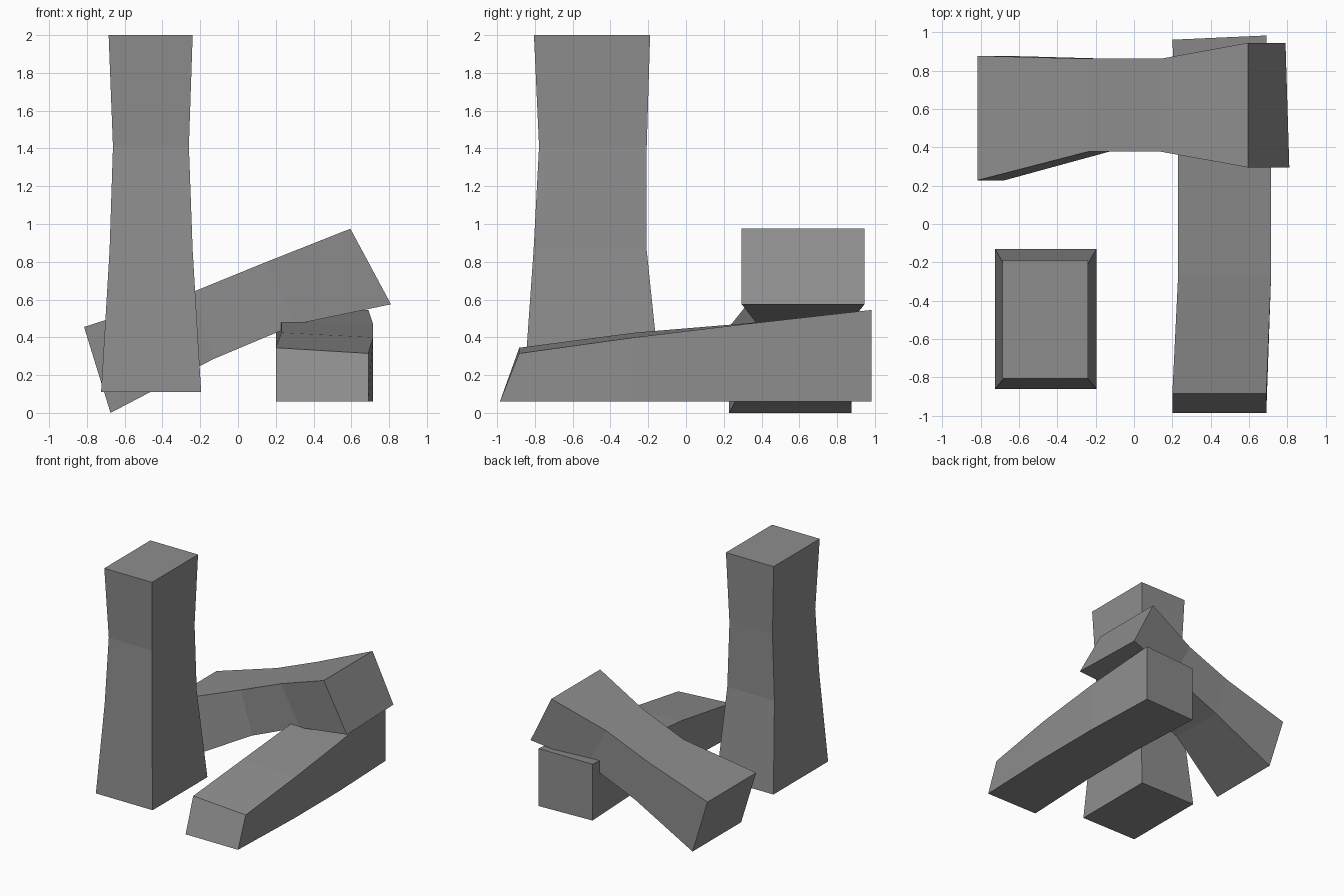
import bpy, bmesh

if "Cube" in bpy.data.objects:
    bpy.data.objects.remove(bpy.data.objects["Cube"])

grey = bpy.data.materials.new("stone grey")
grey.diffuse_color = (0.27, 0.27, 0.27, 1)
grey.use_nodes = True
grey.node_tree.nodes["Principled BSDF"].inputs["Base Color"].default_value = grey.diffuse_color


def loft(name, rings):
    """Skin a capped four-sided block through a list of rings."""
    bm = bmesh.new()
    vs = [[bm.verts.new(p) for p in r] for r in rings]
    for a, b in zip(vs, vs[1:]):
        for i in range(4):
            j = (i + 1) % 4
            bm.faces.new((a[i], a[j], b[j], b[i]))
    bm.faces.new(vs[0][::-1])
    bm.faces.new(vs[-1])
    bmesh.ops.recalc_face_normals(bm, faces=bm.faces)
    me = bpy.data.meshes.new(name)
    bm.to_mesh(me)
    bm.free()
    me.materials.append(grey)
    ob = bpy.data.objects.new(name, me)
    bpy.context.collection.objects.link(ob)
    return ob


# Standing pillar: level rings, waisted
def level(z, x0, x1, y0, y1):
    return [(x0, y0, z), (x1, y0, z), (x1, y1, z), (x0, y1, z)]


loft("standing_block", [
    level(0.11, -0.725, -0.195, -0.86, -0.13),
    level(0.86, -0.68, -0.24, -0.807, -0.208),
    level(1.41, -0.662, -0.26, -0.778, -0.208),
    level(2.0, -0.685, -0.24, -0.805, -0.19),
])


# Leaning beam: tilted rings running along x, given by top and bottom edges
def tilted(top, bottom, y0, y1, skew=0.0):
    (xt, zt), (xb, zb) = top, bottom
    return [(xt, y0, zt), (xt, y1, zt), (xb - skew, y1, zb), (xb, y0, zb)]


loft("leaning_block", [
    tilted((-0.815, 0.455), (-0.675, 0.0), 0.228, 0.877),
    tilted((-0.24, 0.64), (-0.13, 0.285), 0.377, 0.862),
    tilted((0.14, 0.795), (0.31, 0.47), 0.377, 0.862),
    tilted((0.595, 0.975), (0.81, 0.575), 0.295, 0.945, 0.02),
])


# Lying beam: upright rings running along y on a flat base
def upright(x0, x1, yb, yt, zl, zr, skew=0.0):
    return [(x0, yb - skew, 0.06), (x1, yb, 0.06), (x1, yt, zr), (x0, yt - skew, zl)]


loft("lying_block", [
    upright(0.20, 0.69, -0.985, -0.883, 0.345, 0.315),
    upright(0.23, 0.715, -0.27, -0.27, 0.425, 0.40),
    upright(0.23, 0.715, 0.33, 0.33, 0.475, 0.472),
    upright(0.20, 0.69, 0.983, 0.983, 0.535, 0.545, 0.022),
])
